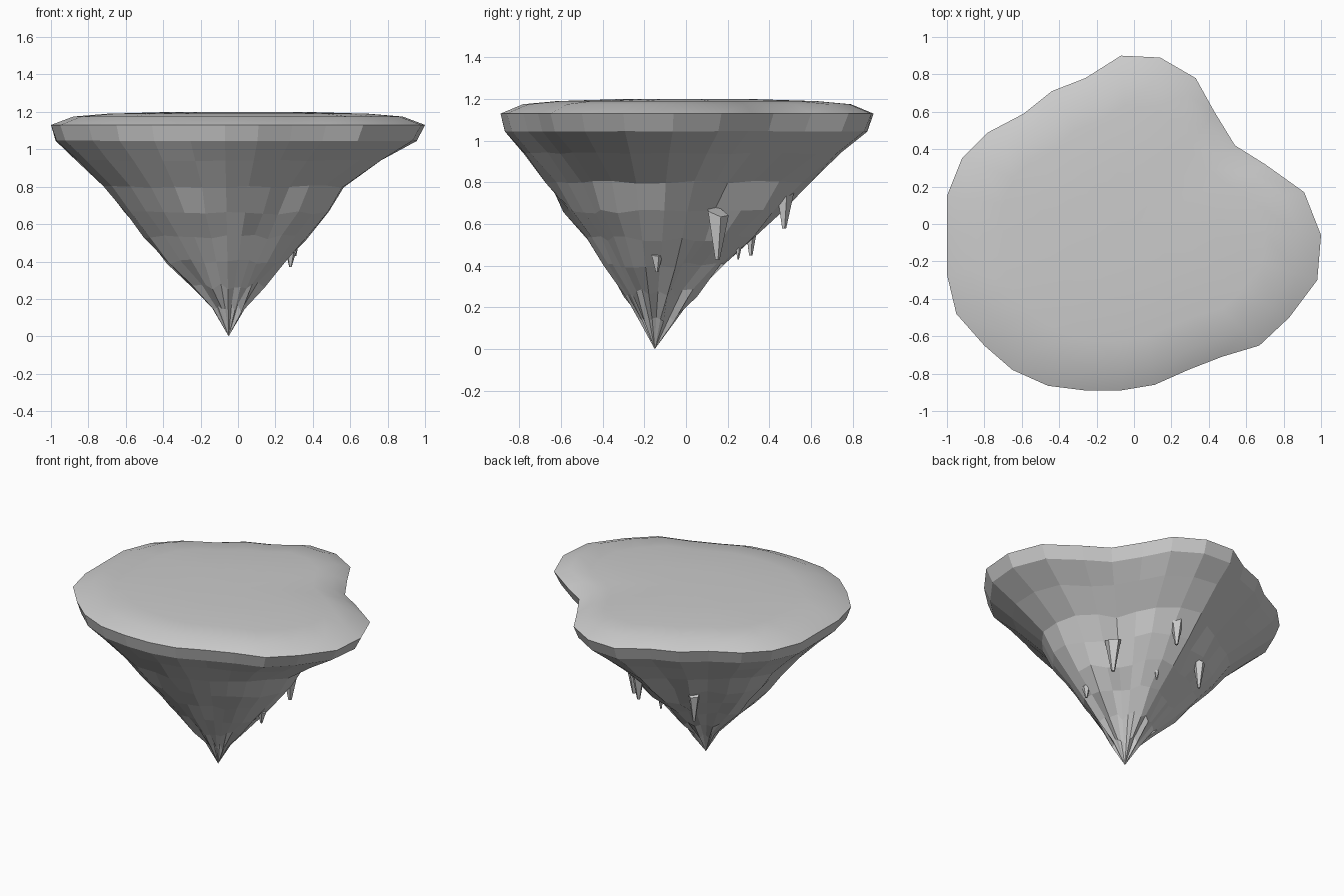
import bpy, bmesh, math, random
from mathutils import Vector

random.seed(4)
if "Cube" in bpy.data.objects:
    bpy.data.objects.remove(bpy.data.objects["Cube"], do_unlink=True)

# One stone grey for everything
stone = bpy.data.materials.new("stone_grey")
stone.use_nodes = True
stone.diffuse_color = (0.6, 0.6, 0.6, 1)
stone.node_tree.nodes["Principled BSDF"].inputs["Base Color"].default_value = (0.6, 0.6, 0.6, 1)

# Coastline of the island, counter-clockwise
COAST = [(1, -.06), (.91, .17), (.7, .32), (.54, .42), (.43, .6), (.33, .78), (.14, .89),
         (-.07, .9), (-.26, .78), (-.44, .71), (-.59, .59), (-.78, .49), (-.92, .35),
         (-1, .15), (-1, -.06), (-1, -.27), (-.95, -.48), (-.8, -.65), (-.65, -.78),
         (-.46, -.865), (-.26, -.89), (-.07, -.89), (.11, -.86), (.29, -.78),
         (.47, -.71), (.67, -.65), (.83, -.5), (.98, -.3)]
APEX = Vector((-.05, -.15, 0))
N = len(COAST)


def finish(name, bm):
    bmesh.ops.recalc_face_normals(bm, faces=bm.faces)
    mesh = bpy.data.meshes.new(name)
    bm.to_mesh(mesh)
    bm.free()
    mesh.materials.append(stone)
    obj = bpy.data.objects.new(name, mesh)
    bpy.context.collection.objects.link(obj)
    return obj


def ring(bm, z, scale, centre, rough=0.0):
    verts = []
    for x, y in COAST:
        arm = Vector((x, y, 0)) - centre
        s = scale * (1 + random.uniform(-rough, rough))
        if rough:  # the +x flank is hollower than the others
            s *= 1 - .13 * max(0, arm.normalized().x) * min(1, 4 * (1 - scale))
        dz = random.uniform(-rough, rough) * .25
        p = centre + arm * s
        verts.append(bm.verts.new((p.x, p.y, z + dz)))
    return verts


def skin(bm, rings, tip):
    for a, b in zip(rings, rings[1:]):
        for i in range(N):
            j = (i + 1) % N
            bm.faces.new((a[i], a[j], b[j], b[i]))
    end = bm.verts.new(tip)
    for i in range(N):
        bm.faces.new((rings[-1][i], rings[-1][(i + 1) % N], end))


# Island: smooth domed top
bm = bmesh.new()
origin = Vector((0, 0, 0))
top = [ring(bm, z, s, origin) for z, s in
       ((1.13, 1), (1.175, .88), (1.19, .7), (1.2, .35))]
skin(bm, top, (0, 0, 1.2))
for f in bm.faces:
    f.smooth = True

# Island: upright rim and faceted rock tapering to the point
shelf = ring(bm, 1.045, .97, APEX, .004)
rock = [top[0], shelf] + [ring(bm, z, s, APEX, rough) for z, s, rough in
        ((.94, .85, .015), (.8, .69, .03), (.66, .57, .04), (.53, .455, .05),
         (.4, .33, .06), (.27, .2, .08), (.15, .095, .1))]
skin(bm, rock, APEX)
for e in bm.edges:
    if all(v in top[0] for v in e.verts):
        e.smooth = False
finish("floating_island", bm)


# Hanging rock spikes: (x, y, top z, tip z, width)
SPIKES = [(.28, -.14, .47, .37, .055), (.30, .15, .68, .43, .1), (.04, .47, .8, .58, .09),
          (.02, .25, .52, .43, .035), (-.28, .31, .66, .45, .075)]
for n, (x, y, z1, z0, w) in enumerate(SPIKES):
    bm = bmesh.new()
    bmesh.ops.create_cone(bm, cap_ends=True, segments=5, radius1=w * .12,
                          radius2=w * .55, depth=z1 - z0)
    inward = (APEX - Vector((x, y, 0))).normalized()
    for v in bm.verts:
        if v.co.z > 0:  # slope the root so its outer edge sits lower
            v.co.z += v.co.dot(inward) * .5 - w * .2
        v.co += Vector((x, y, (z0 + z1) / 2))
    finish(f"hanging_spike_{n + 1}", bm)
